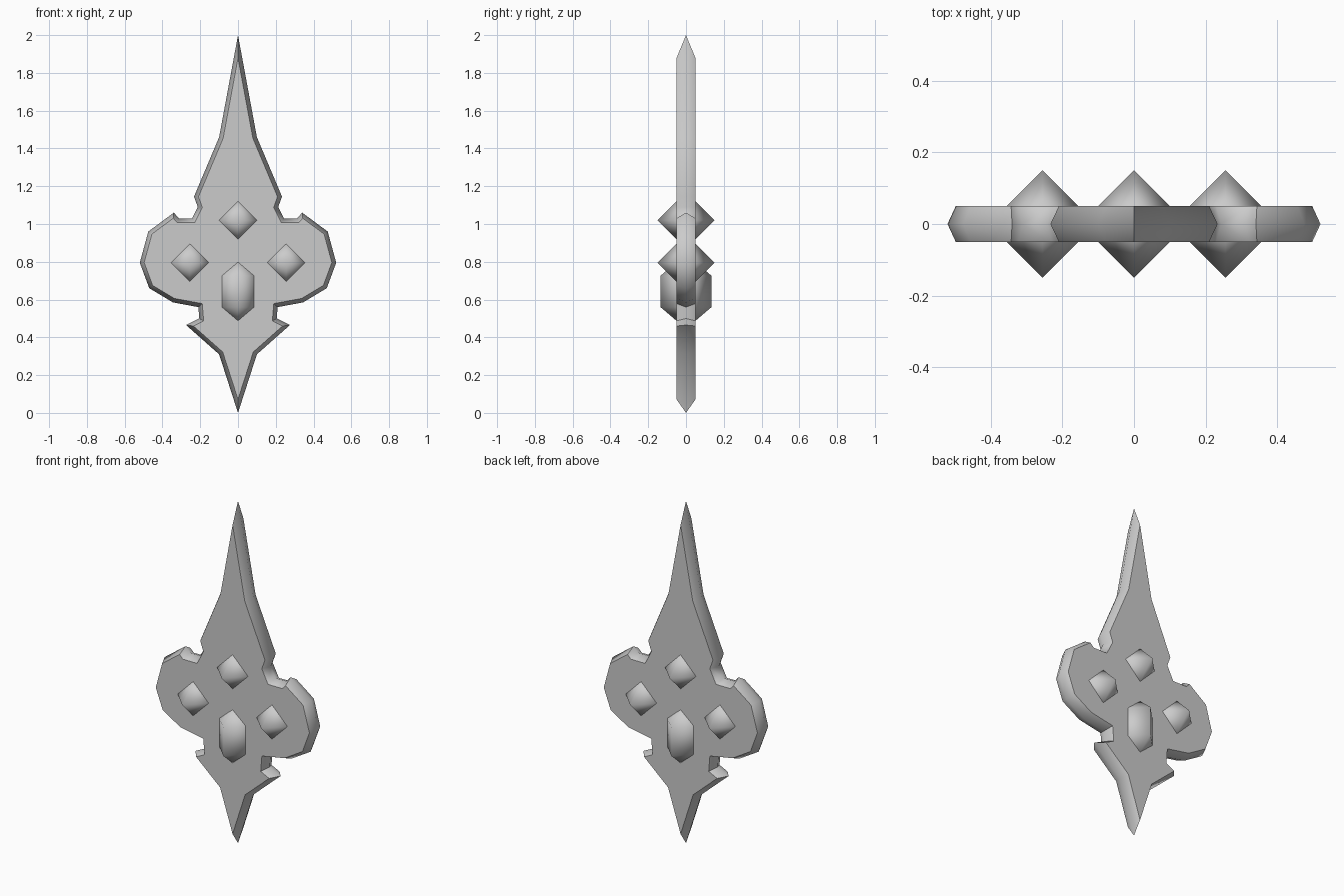
import bpy, bmesh, math
from mathutils import Vector

if "Cube" in bpy.data.objects:
    bpy.data.objects.remove(bpy.data.objects["Cube"])

HALF_DEPTH = 0.05   # flat faces sit at +-y
BEVEL = 0.022       # how far the flat faces are inset from the ridge

grey = bpy.data.materials.new("stone_grey")
grey.diffuse_color = (0.6, 0.6, 0.6, 1)
grey.use_nodes = True
grey.node_tree.nodes["Principled BSDF"].inputs["Base Color"].default_value = grey.diffuse_color


def finish(name, bm, location=(0, 0, 0), angle=None):
    bmesh.ops.recalc_face_normals(bm, faces=bm.faces)
    mesh = bpy.data.meshes.new(name)
    bm.to_mesh(mesh)
    bm.free()
    mesh.materials.append(grey)
    obj = bpy.data.objects.new(name, mesh)
    obj.location = location
    bpy.context.collection.objects.link(obj)
    bpy.ops.object.select_all(action='DESELECT')
    obj.select_set(True)
    bpy.context.view_layer.objects.active = obj
    if angle is None:
        bpy.ops.object.shade_smooth()
    else:
        bpy.ops.object.shade_smooth_by_angle(angle=math.radians(angle))
    return obj


def inset(points, dist):
    """Mitred inward offset of a clockwise outline."""
    result = []
    for i, p in enumerate(points):
        a = (p - points[i - 1]).normalized()
        b = (points[(i + 1) % len(points)] - p).normalized()
        n1, n2 = Vector((a.y, -a.x)), Vector((b.y, -b.x))
        result.append(p + (n1 + n2) * dist / (1 + n1.dot(n2)))
    return result


# Right half of the ornament's outline (x, z), top tip to bottom tip
half = [(0, 2.0), (0.10, 1.46), (0.233, 1.145), (0.213, 1.09), (0.243, 1.03),
        (0.312, 1.03), (0.34, 1.06), (0.475, 0.96), (0.52, 0.795),
        (0.47, 0.66), (0.345, 0.585), (0.21, 0.56), (0.205, 0.50),
        (0.275, 0.465), (0.10, 0.31), (0, 0)]
outline = [Vector(p) for p in half + [(-x, z) for x, z in half[-2:0:-1]]]
inner = inset(outline, BEVEL)

# Body: ridge loop in the middle, sloping to a flat face on each side
bm = bmesh.new()
ridge = [bm.verts.new((p.x, 0, p.y)) for p in outline]
for y in (-HALF_DEPTH, HALF_DEPTH):
    rim = [bm.verts.new((p.x, y, p.y)) for p in inner]
    bm.faces.new(rim)
    for i in range(len(rim)):
        bm.faces.new((ridge[i - 1], ridge[i], rim[i], rim[i - 1]))
finish("ornament_body", bm, angle=60)


def gem(name, x, z, radius, half_length, tip):
    """Four-sided crystal: square rings at +-half_length plus pointed ends."""
    bm = bmesh.new()
    levels = sorted({-half_length, half_length})
    rings = [[bm.verts.new((radius * c, radius * s, h))
              for c, s in ((1, 0), (0, 1), (-1, 0), (0, -1))] for h in levels]
    top = bm.verts.new((0, 0, half_length + tip))
    bottom = bm.verts.new((0, 0, -half_length - tip))
    for i in range(4):
        bm.faces.new((rings[-1][i - 1], rings[-1][i], top))
        bm.faces.new((rings[0][i], rings[0][i - 1], bottom))
        if len(rings) == 2:
            bm.faces.new((rings[0][i - 1], rings[0][i], rings[1][i], rings[1][i - 1]))
    finish(name, bm, (x, 0, z))


# Gems pass through the body and show on both sides
gem("upper_gem", 0, 1.02, 0.15, 0.0, 0.15)
for side, x in (("left", -0.255), ("right", 0.255)):
    gem(side + "_gem", x, 0.795, 0.15, 0.0, 0.15)
gem("long_gem", 0, 0.643, 0.135, 0.083, 0.115)
